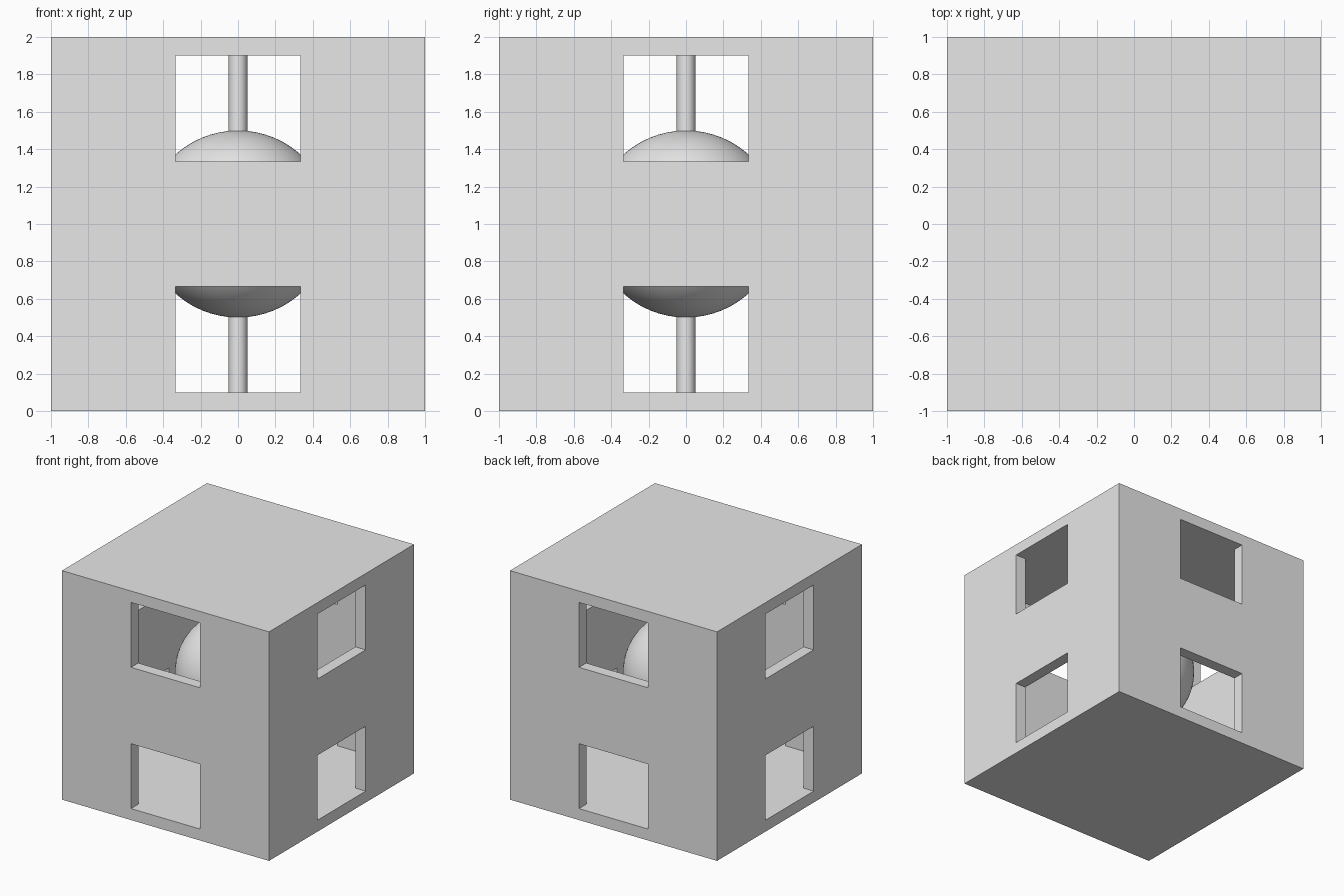
import bpy
import bmesh
from itertools import product
from mathutils import Vector

default = bpy.data.objects.get("Cube")
if default:
    bpy.data.objects.remove(default, do_unlink=True)

SIZE = 2.0
WALL = 0.1
THIRD = 1 / 3      # half width of a window
RADIUS = 0.5
ROD = 0.05

grey = bpy.data.materials.new("light_grey")
grey.use_nodes = True
colour = (0.8, 0.8, 0.8, 1)
grey.diffuse_color = colour
grey.node_tree.nodes["Principled BSDF"].inputs["Base Color"].default_value = colour


def add_object(name, bm):
    mesh = bpy.data.meshes.new(name)
    bm.to_mesh(mesh)
    bm.free()
    mesh.materials.append(grey)
    obj = bpy.data.objects.new(name, mesh)
    bpy.context.collection.objects.link(obj)
    return obj


def smooth(obj):
    bpy.ops.object.select_all(action="DESELECT")
    obj.select_set(True)
    bpy.context.view_layer.objects.active = obj
    bpy.ops.object.shade_smooth_by_angle()


# Hollow box with two windows in every wall, as the skin of a block of cells
half = SIZE / 2
lines = [-half, WALL - half, -THIRD, THIRD, half - WALL, half]


def is_solid(cell):
    if any(c < 0 or c > 4 for c in cell):
        return False
    i, j, k = cell
    room = all(1 <= c <= 3 for c in cell)
    window = k in (1, 3) and (i == 2 or j == 2)
    return not (room or window)


bm = bmesh.new()
for cell in product(range(5), repeat=3):
    if not is_solid(cell):
        continue
    for axis, side in product(range(3), (0, 1)):
        neighbour = list(cell)
        neighbour[axis] += 2 * side - 1
        if is_solid(neighbour):
            continue
        corners = []
        for u, v in ((0, 0), (1, 0), (1, 1), (0, 1)):
            index = list(cell)
            index[axis] += side
            index[(axis + 1) % 3] += u
            index[(axis + 2) % 3] += v
            corners.append(bm.verts.new(Vector(lines[n] for n in index)))
        bm.faces.new(corners)
bmesh.ops.remove_doubles(bm, verts=bm.verts, dist=0.001)
bmesh.ops.recalc_face_normals(bm, faces=bm.faces)
bmesh.ops.dissolve_limit(bm, angle_limit=0.01, verts=bm.verts, edges=bm.edges)
bmesh.ops.translate(bm, verts=bm.verts, vec=(0, 0, half))
add_object("windowed_box", bm)

# Ball in the middle of the room
bm = bmesh.new()
bmesh.ops.create_uvsphere(bm, u_segments=64, v_segments=32, radius=RADIUS)
ball = add_object("ball", bm)
ball.location.z = half
smooth(ball)

# Rods from the floor and the ceiling to the ball
length = half - WALL - RADIUS + 0.02
for name, sign in (("lower_rod", -1), ("upper_rod", 1)):
    bm = bmesh.new()
    bmesh.ops.create_cone(bm, cap_ends=True, segments=32, radius1=ROD,
                          radius2=ROD, depth=length)
    rod = add_object(name, bm)
    rod.location.z = half + sign * (half - WALL - length / 2)
    smooth(rod)
